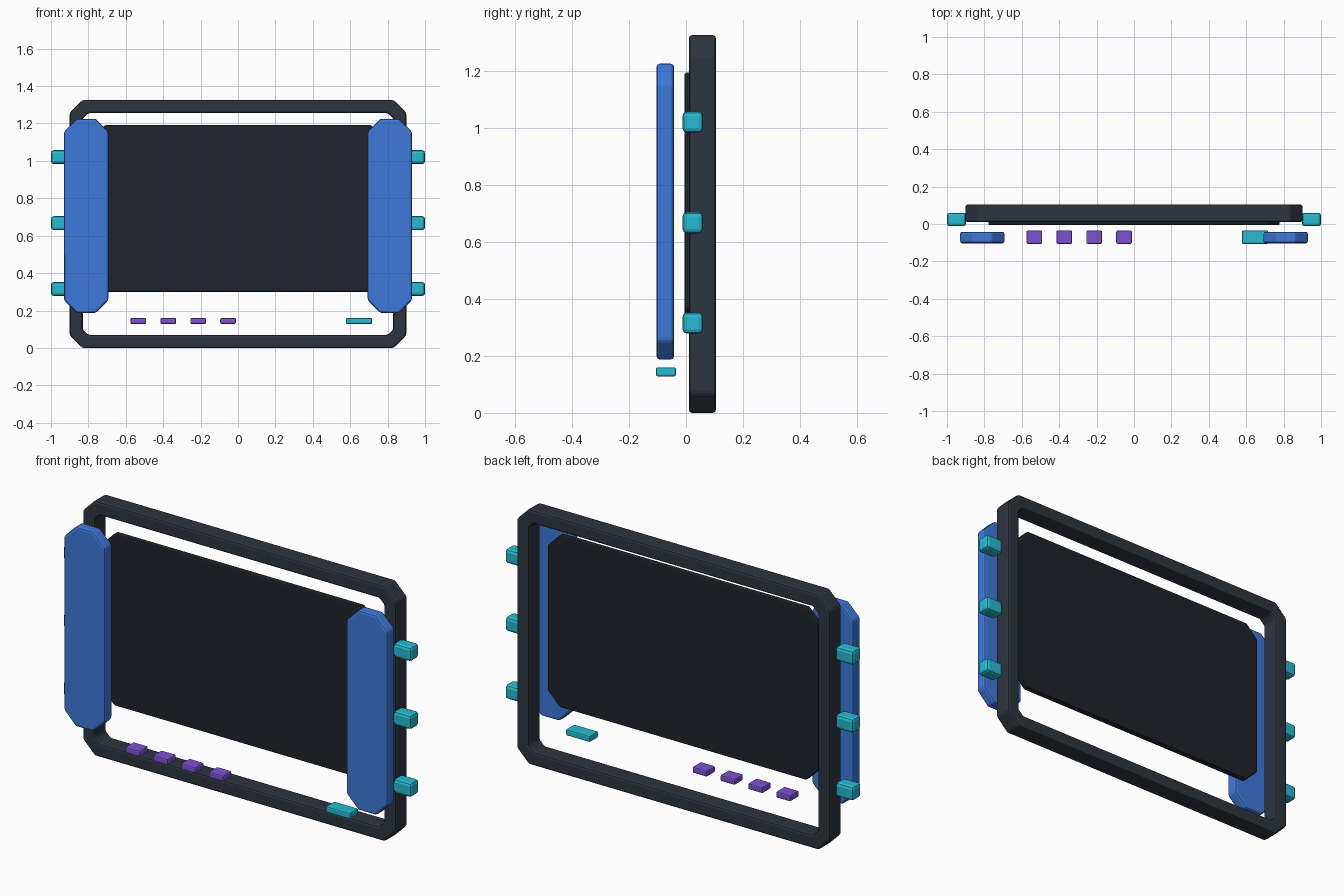
import bpy, bmesh

if "Cube" in bpy.data.objects:
    bpy.data.objects.remove(bpy.data.objects["Cube"])


def material(name, rgb):
    m = bpy.data.materials.new(name)
    m.diffuse_color = (*rgb, 1)
    m.use_nodes = True
    m.node_tree.nodes["Principled BSDF"].inputs["Base Color"].default_value = m.diffuse_color
    return m


GRAPHITE = material("graphite", (0.027, 0.035, 0.05))
BLACK = material("black", (0.013, 0.016, 0.023))
BLUE = material("blue", (0.047, 0.19, 0.70))
CYAN = material("cyan", (0.02, 0.50, 0.64))
PURPLE = material("purple", (0.20, 0.085, 0.65))


def octagon(x0, x1, z0, z1, c):
    """Rectangle in the xz plane with corners cut by c."""
    return [(x0 + c, z0), (x1 - c, z0), (x1, z0 + c), (x1, z1 - c),
            (x1 - c, z1), (x0 + c, z1), (x0, z1 - c), (x0, z0 + c)]


def finish(name, bm, mat, bevel, segments=2):
    bmesh.ops.recalc_face_normals(bm, faces=bm.faces)
    me = bpy.data.meshes.new(name)
    bm.to_mesh(me)
    bm.free()
    me.materials.append(mat)
    ob = bpy.data.objects.new(name, me)
    bpy.context.collection.objects.link(ob)
    mod = ob.modifiers.new("bevel", 'BEVEL')
    mod.width, mod.segments = bevel, segments
    mod.limit_method = 'ANGLE'
    return ob


def plate(name, outline, y0, y1, mat, bevel):
    bm = bmesh.new()
    front = [bm.verts.new((x, y0, z)) for x, z in outline]
    back = [bm.verts.new((x, y1, z)) for x, z in outline]
    n = len(outline)
    bm.faces.new(front)
    bm.faces.new(back[::-1])
    for i in range(n):
        j = (i + 1) % n
        bm.faces.new((front[i], front[j], back[j], back[i]))
    return finish(name, bm, mat, bevel)


def block(name, x0, x1, y0, y1, z0, z1, mat, bevel):
    outline = [(x0, z0), (x1, z0), (x1, z1), (x0, z1)]
    return plate(name, outline, y0, y1, mat, bevel)


def ring(name, outer, inner, y0, y1, mat, bevel):
    bm = bmesh.new()
    loops = [[bm.verts.new((x, y, z)) for x, z in pts]
             for pts, y in ((outer, y0), (inner, y0), (inner, y1), (outer, y1))]
    n = len(outer)
    for k in range(4):
        a, b = loops[k], loops[(k + 1) % 4]
        for i in range(n):
            j = (i + 1) % n
            bm.faces.new((a[i], a[j], b[j], b[i]))
    return finish(name, bm, mat, bevel)


# Open outer frame with mitred corners
ring("outer_frame", octagon(-0.90, 0.90, 0.0, 1.325, 0.068),
     octagon(-0.83, 0.83, 0.07, 1.255, 0.028), 0.01, 0.105, GRAPHITE, 0.011)

# Screen panel
plate("screen_panel", octagon(-0.778, 0.778, 0.30, 1.193, 0.07),
      -0.006, 0.028, BLACK, 0.008)

# Side grips and edge knobs, mirrored left and right
for side, s in (("left", -1), ("right", 1)):
    x0, x1 = sorted((s * 0.693, s * 0.93))
    plate(f"{side}_grip", octagon(x0, x1, 0.187, 1.225, 0.068),
          -0.103, -0.042, BLUE, 0.011)
    x0, x1 = sorted((s * 0.898, s * 1.0))
    for i, z in enumerate((0.315, 0.667, 1.02)):
        block(f"{side}_edge_button_{i + 1}", x0, x1, -0.012, 0.06,
              z - 0.037, z + 0.037, CYAN, 0.015)

# Lower row of front buttons
for i in range(4):
    x = -0.533 + 0.16 * i
    block(f"front_button_{i + 1}", x - 0.042, x + 0.042, -0.106, -0.035,
          0.128, 0.16, PURPLE, 0.007)
block("front_indicator", 0.577, 0.717, -0.106, -0.035, 0.128, 0.16, CYAN, 0.007)
